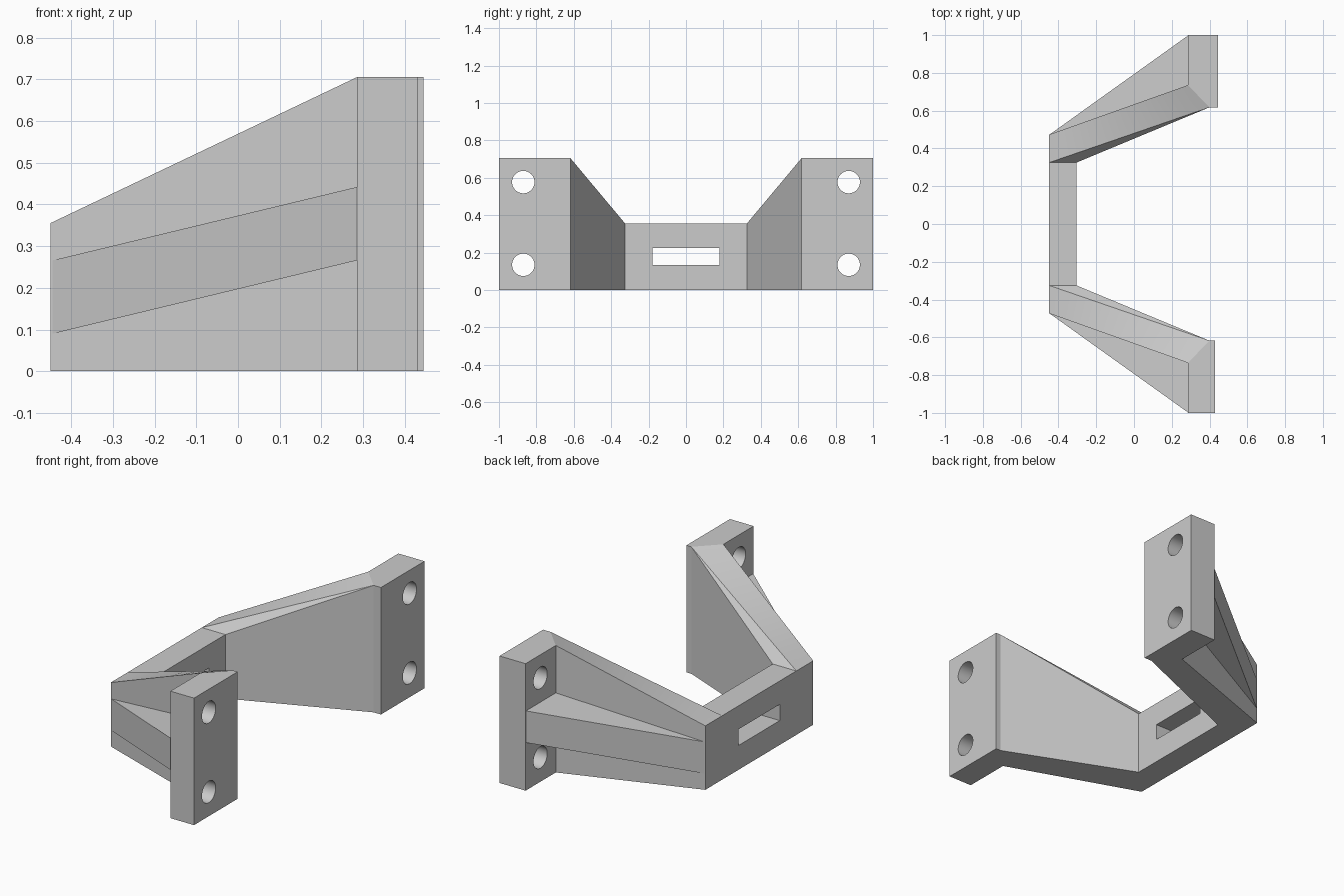
import bpy, bmesh, math
from mathutils import Matrix

if "Cube" in bpy.data.objects:
    bpy.data.objects.remove(bpy.data.objects["Cube"], do_unlink=True)

grey = bpy.data.materials.new("plain grey")
grey.use_nodes = True
colour = (0.6, 0.6, 0.6, 1)
grey.diffuse_color = colour
grey.node_tree.nodes["Principled BSDF"].inputs["Base Color"].default_value = colour

LOW, HIGH = 0.355, 0.705   # heights of bridge and flanges


def make_object(name, bm):
    bmesh.ops.recalc_face_normals(bm, faces=bm.faces)
    mesh = bpy.data.meshes.new(name)
    bm.to_mesh(mesh)
    bm.free()
    mesh.materials.append(grey)
    obj = bpy.data.objects.new(name, mesh)
    bpy.context.collection.objects.link(obj)
    return obj


def prism(name, plan, z_low, z_high):
    """Solid over a plan; z_low and z_high give heights per x."""
    bm = bmesh.new()
    low = [bm.verts.new((x, y, z_low(x))) for x, y in plan]
    top = [bm.verts.new((x, y, z_high(x))) for x, y in plan]
    bm.faces.new(low)
    bm.faces.new(top)
    for i in range(len(plan)):
        j = (i + 1) % len(plan)
        bm.faces.new((low[i], low[j], top[j], top[i]))
    return make_object(name, bm)


def box(name, centre, size):
    bm = bmesh.new()
    bmesh.ops.create_cube(bm, size=1, matrix=Matrix.Translation(centre) @ Matrix.Diagonal((*size, 1)))
    return make_object(name, bm)


def cylinder_x(name, centre, radius):
    bm = bmesh.new()
    bmesh.ops.create_cone(bm, cap_ends=True, segments=48, radius1=radius, radius2=radius, depth=0.5,
                          matrix=Matrix.Translation(centre) @ Matrix.Rotation(math.pi / 2, 4, "Y"))
    return make_object(name, bm)


# Bracket body: bridge, two splayed arms and two end flanges in one shell
bm = bmesh.new()
halves = []
for side in (1, -1):
    back = 0.445 if side > 0 else 0.43
    plan = {
        "bridge_in": (-0.305, 0.325, LOW), "arm_in": (0.40, 0.618, HIGH),
        "flange_in": (back, 0.618, HIGH), "flange_back": (back, 1.0, HIGH),
        "flange_out": (0.285, 1.0, HIGH), "arm_out": (0.285, 0.735, HIGH),
        "corner": (-0.45, 0.473, LOW), "bridge_out": (-0.45, 0.325, LOW),
    }
    top = {k: bm.verts.new((x, side * y, z)) for k, (x, y, z) in plan.items()}
    low = {k: bm.verts.new((x, side * y, 0)) for k, (x, y, z) in plan.items()}
    names = list(plan)
    for a, b in zip(names, names[1:]):
        bm.faces.new((low[a], low[b], top[b], top[a]))
    bm.faces.new([top[k] for k in ("arm_in", "flange_in", "flange_back", "flange_out", "arm_out")])
    bm.faces.new([top[k] for k in ("bridge_out", "bridge_in", "arm_in")])
    bm.faces.new([top[k] for k in ("bridge_out", "arm_in", "arm_out", "corner")])
    halves.append((top, low))

(top_l, low_l), (top_r, low_r) = halves
bm.faces.new(list(low_l.values()) + list(low_r.values())[::-1])
bm.faces.new((top_l["bridge_in"], top_r["bridge_in"], top_r["bridge_out"], top_l["bridge_out"]))
for k in ("bridge_in", "bridge_out"):
    bm.faces.new((low_l[k], low_r[k], top_r[k], top_l[k]))

# Split the twisted arm tops into strips
rails = []
for t in (top_l, top_r):
    rails.append(bm.edges.get((t["bridge_out"], t["arm_in"])))
    rails.append(bm.edges.get((t["corner"], t["arm_out"])))
bmesh.ops.subdivide_edges(bm, edges=rails, cuts=8, use_grid_fill=True)
bracket = make_object("bracket", bm)


def apply_boolean(tool, operation):
    mod = bracket.modifiers.new(tool.name, "BOOLEAN")
    mod.operation = operation
    mod.solver = "EXACT"
    mod.object = tool
    bpy.context.view_layer.objects.active = bracket
    bpy.ops.object.modifier_apply(modifier=mod.name)
    bpy.data.objects.remove(tool, do_unlink=True)


# Sloping ribs on the outside of each arm, sunk slightly into wall and flange
for side in (1, -1):
    rib_plan = [(-0.445, 0.475), (0.285, 0.997), (0.32, 0.997), (0.32, 0.72), (-0.40, 0.47)]
    rib = prism("rib", [(x, side * y) for x, y in rib_plan],
                lambda x: 0.197 + 0.241 * x, lambda x: 0.373 + 0.241 * x)
    apply_boolean(rib, "UNION")

# Bolt holes through the flanges, slot through the bridge
for y in (-0.87, 0.87):
    for z in (0.135, 0.577):
        apply_boolean(cylinder_x("bolt_hole", (0.36, y, z), 0.06), "DIFFERENCE")
apply_boolean(box("slot", (-0.38, 0, 0.18), (0.4, 0.36, 0.09)), "DIFFERENCE")

bpy.ops.object.select_all(action="DESELECT")
bracket.select_set(True)
bpy.context.view_layer.objects.active = bracket
bpy.ops.object.shade_smooth_by_angle(angle=math.radians(20))
